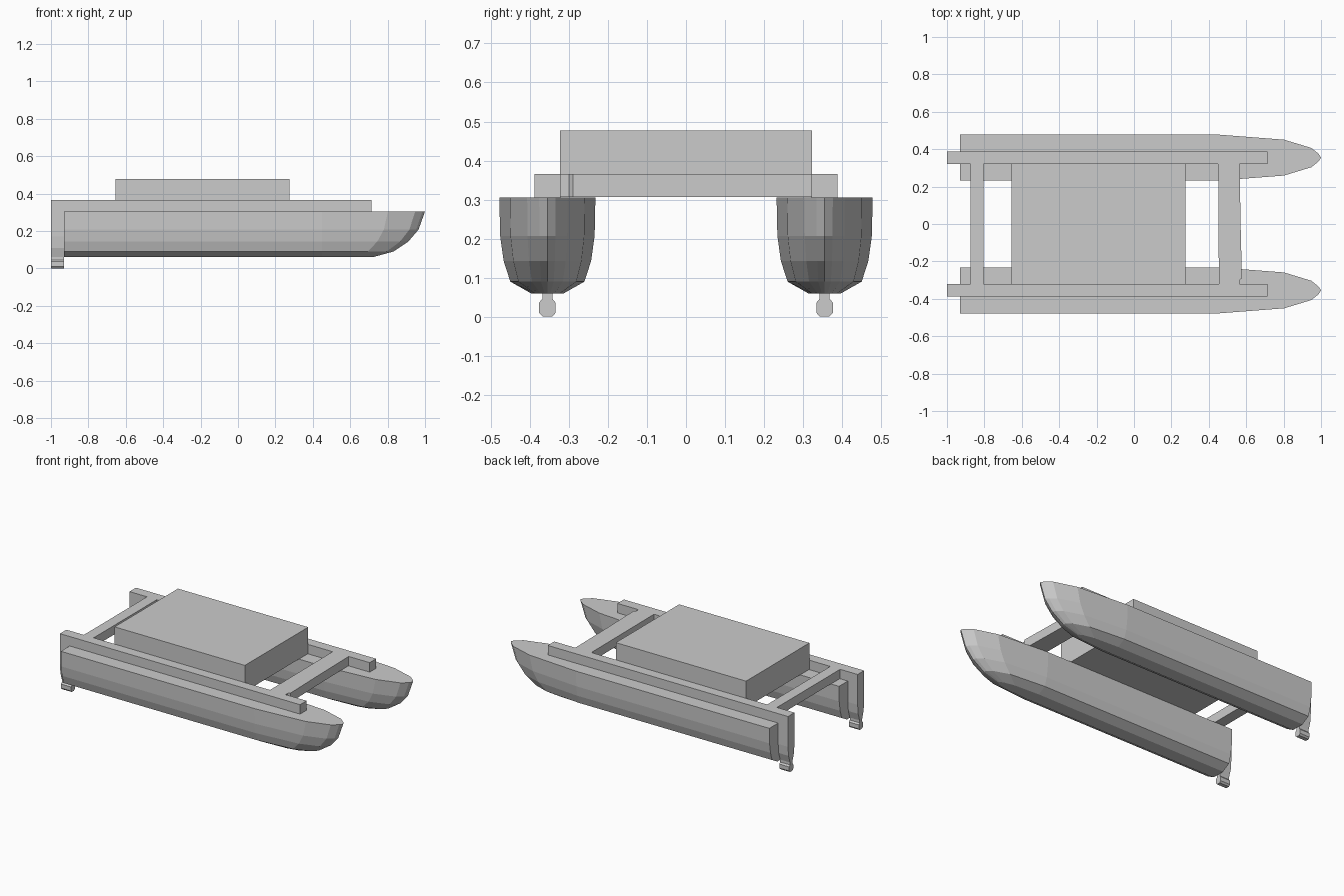
import bpy, bmesh

if "Cube" in bpy.data.objects:
    bpy.data.objects.remove(bpy.data.objects["Cube"])

HULL_Y = 0.355


def finish(name, bm):
    bmesh.ops.recalc_face_normals(bm, faces=bm.faces)
    mesh = bpy.data.meshes.new(name)
    bm.to_mesh(mesh)
    bm.free()
    obj = bpy.data.objects.new(name, mesh)
    bpy.context.collection.objects.link(obj)
    return obj


def loft(name, rings):
    """Skin equal-length rings of points and cap both ends."""
    bm = bmesh.new()
    loops = [[bm.verts.new(p) for p in ring] for ring in rings]
    for a, b in zip(loops, loops[1:]):
        n = len(a)
        for i in range(n):
            j = (i + 1) % n
            bm.faces.new((a[i], a[j], b[j], b[i]))
    bm.faces.new(loops[0])
    bm.faces.new(loops[-1])
    return finish(name, bm)


def box(name, x0, x1, y0, y1, z0, z1):
    plan = [(x0, y0), (x1, y0), (x1, y1), (x0, y1)]
    return loft(name, [[(x, y, z) for x, y in plan] for z in (z0, z1)])


# Hull waterlines: height, half width, bow tip x
LEVELS = [(0.06, 0.042, 0.72), (0.09, 0.095, 0.83), (0.143, 0.112, 0.91),
          (0.207, 0.121, 0.965), (0.305, 0.123, 1.0)]
# Bow taper: fraction of bow length, fraction of half width
BOW = [(0, 1), (0.64, 0.78), (0.905, 0.42), (0.975, 0.17)]
# Rudder outline, one side: half width, height
RUDDER = [(0.033, 0.305), (0.033, 0.17), (0.028, 0.11), (0.013, 0.062),
          (0.013, 0.046), (0.021, 0.036), (0.021, 0.01), (0.012, 0.0)]

for side, label in ((1, "left"), (-1, "right")):
    cy = side * HULL_Y

    # Faceted float with flat deck and transom
    rings = []
    for z, w, tip in LEVELS:
        half = [(-0.93, w)] + [(0.45 + f * (tip - 0.45), w * k) for f, k in BOW]
        plan = half + [(tip, 0)] + [(x, -y) for x, y in reversed(half)]
        rings.append([(x, cy + y, z) for x, y in plan])
    loft(label + "_hull", rings)

    # Deck rail along the hull
    box(label + "_rail", -1.0, 0.715, cy - 0.033, cy + 0.033, 0.305, 0.366)

    # Stern rudder post with bulb foot
    outline = RUDDER + [(-w, z) for w, z in reversed(RUDDER)]
    loft(label + "_rudder_post",
         [[(x, cy + w, z) for w, z in outline] for x in (-1.0, -0.93)])

# Rear crossbeam
box("rear_crossbeam", -0.875, -0.805, -0.325, 0.325, 0.307, 0.366)

# Front crossbeam with slightly bent leading edge
front = [(0.454, -0.325), (0.565, -0.325), (0.565, -0.3), (0.577, -0.29),
         (0.57, 0), (0.565, 0.3), (0.565, 0.325), (0.45, 0.325)]
loft("front_crossbeam", [[(x, y, z) for x, y in front] for z in (0.307, 0.366)])

# Central cabin deck block
box("cabin", -0.655, 0.275, -0.323, 0.323, 0.307, 0.477)
